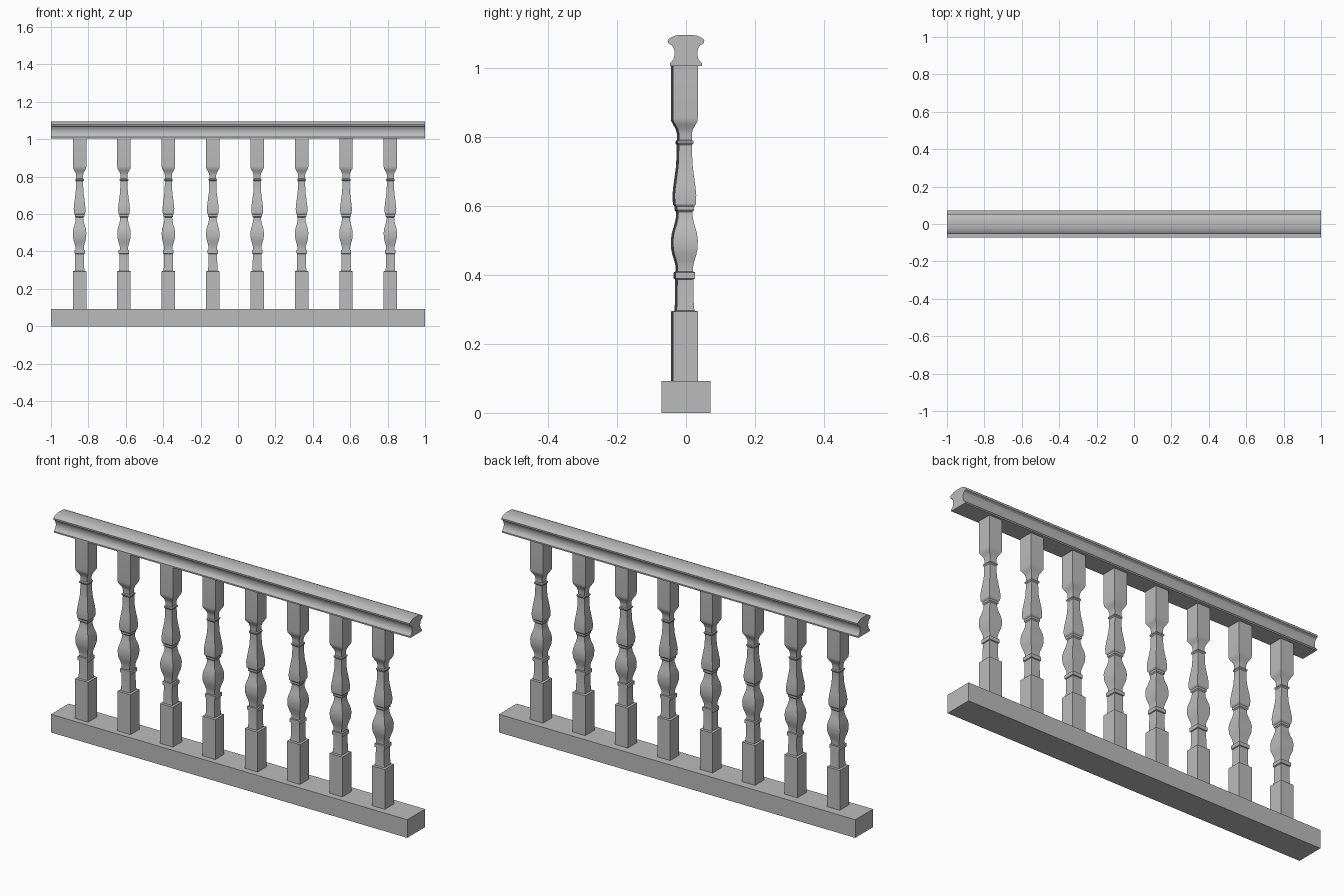
import bpy, bmesh, math

cube = bpy.data.objects.get("Cube")
if cube:
    bpy.data.objects.remove(cube, do_unlink=True)

grey = bpy.data.materials.new("stone_grey")
grey.use_nodes = True
COLOUR = (0.5, 0.5, 0.5, 1)
grey.diffuse_color = COLOUR
grey.node_tree.nodes["Principled BSDF"].inputs["Base Color"].default_value = COLOUR


def loft(name, rings, smooth=True):
    """Skin a stack of matching closed rings and cap both ends."""
    bm = bmesh.new()
    loops = [[bm.verts.new(p) for p in ring] for ring in rings]
    for a, b in zip(loops, loops[1:]):
        for i in range(len(a)):
            j = (i + 1) % len(a)
            bm.faces.new((a[i], a[j], b[j], b[i]))
    bm.faces.new(loops[0])
    bm.faces.new(loops[-1])
    bmesh.ops.recalc_face_normals(bm, faces=bm.faces)
    mesh = bpy.data.meshes.new(name)
    bm.to_mesh(mesh)
    bm.free()
    mesh.materials.append(grey)
    obj = bpy.data.objects.new(name, mesh)
    bpy.context.collection.objects.link(obj)
    if smooth:
        bpy.ops.object.select_all(action="DESELECT")
        obj.select_set(True)
        bpy.context.view_layer.objects.active = obj
        bpy.ops.object.shade_smooth_by_angle(angle=math.radians(30))
    return obj


def extrude_x(name, section, smooth):
    return loft(name, [[(x, y, z) for y, z in section] for x in (-1, 1)], smooth)


# Plinth running under the balusters
extrude_x("base_plinth", [(-.071, 0), (.071, 0), (.071, .092), (-.071, .092)], False)

# Moulded handrail: half section mirrored about the middle
half = [(.047, 1.005), (.047, 1.012), (.041, 1.018), (.036, 1.025), (.033, 1.035),
        (.033, 1.045), (.035, 1.055), (.041, 1.065), (.052, 1.071), (.053, 1.08),
        (.044, 1.087), (.032, 1.092), (.018, 1.095)]
extrude_x("handrail", half + [(-y, z) for y, z in reversed(half)], True)

# Square turned baluster: (half width, height)
profile = [(.036, .09), (.036, .294), (.026, .296), (.024, .32), (.0235, .387),
           (.028, .389), (.028, .407), (.0225, .409), (.0225, .425), (.026, .44),
           (.032, .46), (.035, .475), (.036, .5), (.033, .522), (.026, .545),
           (.0215, .565), (.0205, .582), (.025, .587), (.025, .597), (.03, .604),
           (.0315, .63), (.029, .655), (.025, .685), (.021, .715), (.0195, .745),
           (.019, .776), (.023, .781), (.023, .787), (.0185, .79), (.0185, .808),
           (.022, .822), (.029, .834), (.035, .845), (.036, .855), (.036, 1.006)]
rings = [[(-w, -w, z), (w, -w, z), (w, w, z), (-w, w, z)] for w, z in profile]
first = loft("baluster_1", rings)

# Evenly spaced row, drifting very slightly in depth
for i in range(8):
    post = first if i == 0 else first.copy()
    post.name = f"baluster_{i + 1}"
    if i:
        bpy.context.collection.objects.link(post)
    post.location = (-.847 + i * .2374, -.008 + i * .0009, 0)
